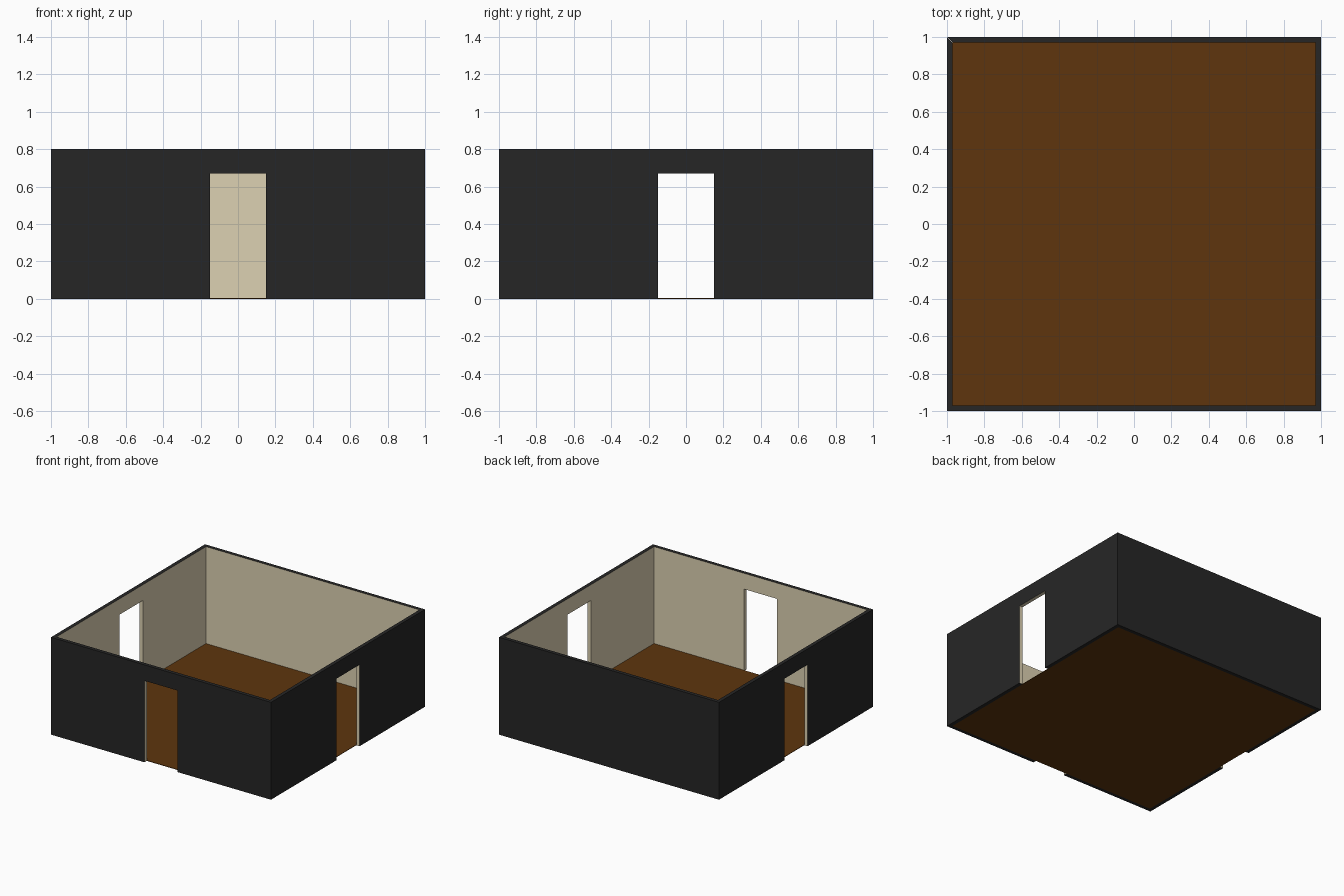
import bpy, bmesh
from mathutils import Matrix
from math import radians

if "Cube" in bpy.data.objects:
    bpy.data.objects.remove(bpy.data.objects["Cube"])

HALF, THICK, HEIGHT = 1.0, 0.03, 0.8
DOOR_HALF, DOOR_TOP = 0.15, 0.67


def material(name, color):
    m = bpy.data.materials.new(name)
    m.diffuse_color = (*color, 1)
    m.use_nodes = True
    m.node_tree.nodes["Principled BSDF"].inputs["Base Color"].default_value = m.diffuse_color
    return m


dark = material("dark_exterior", (0.0194, 0.0194, 0.0194))
cream = material("cream_interior", (0.716, 0.638, 0.445))
brown = material("brown_floor", (0.112, 0.036, 0.004))


def finish(name, bm, mats):
    bmesh.ops.recalc_face_normals(bm, faces=bm.faces)
    me = bpy.data.meshes.new(name)
    bm.to_mesh(me)
    bm.free()
    for m in mats:
        me.materials.append(m)
    bpy.context.collection.objects.link(bpy.data.objects.new(name, me))


def wall(name, angle, door):
    """Mitred wall: outline drawn on the outer face, repeated inset on the inner face."""
    a, d = HALF, DOOR_HALF
    outline = [(-a, HEIGHT), (-a, 0)]
    if door:
        outline += [(-d, 0), (-d, DOOR_TOP), (d, DOOR_TOP), (d, 0)]
    outline += [(a, 0), (a, HEIGHT)]
    bm = bmesh.new()
    outer = [bm.verts.new((u, -a, z)) for u, z in outline]
    inner = [bm.verts.new((max(-a + THICK, min(a - THICK, u)), -a + THICK, z))
             for u, z in outline]
    bm.faces.new(outer)
    bm.faces.new(inner[::-1]).material_index = 1
    n = len(outline)
    for i in range(n):
        j = (i + 1) % n
        f = bm.faces.new((outer[j], outer[i], inner[i], inner[j]))
        # door reveals take the interior colour
        if door and 2 <= i <= 4:
            f.material_index = 1
    bm.transform(Matrix.Rotation(radians(angle), 4, 'Z'))
    finish(name, bm, [dark, cream])


# Walls: doorways in the front, right and left, solid back
wall("front_wall", 0, True)
wall("right_wall", 90, True)
wall("back_wall", 180, False)
wall("left_wall", 270, True)

# Thin floor panel between the walls
bm = bmesh.new()
side = 2 * (HALF - THICK)
bmesh.ops.create_cube(bm, size=1, matrix=Matrix.Translation((0, 0, 0.002))
                      @ Matrix.Diagonal((side, side, 0.004, 1)))
finish("floor", bm, [brown])
